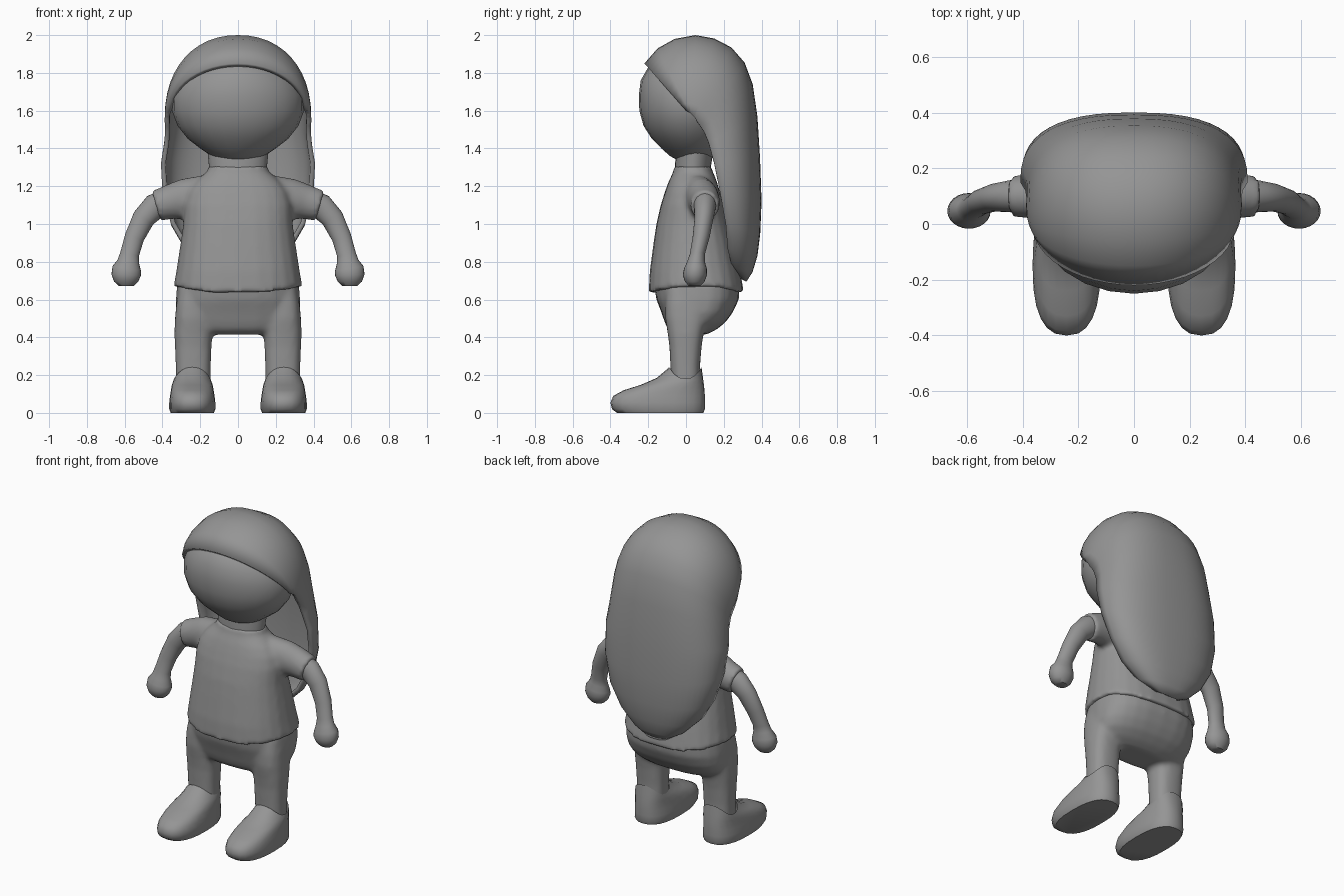
import bpy
import bmesh
from math import sin, cos, pi
from mathutils import Vector

if "Cube" in bpy.data.objects:
    bpy.data.objects.remove(bpy.data.objects["Cube"], do_unlink=True)

SEGMENTS = 24

grey = bpy.data.materials.new("plain grey")
grey.use_nodes = True
tone = (0.3, 0.3, 0.3, 1)
grey.diffuse_color = tone
grey.node_tree.nodes["Principled BSDF"].inputs["Base Color"].default_value = tone


def select_only(objects):
    bpy.ops.object.select_all(action='DESELECT')
    for obj in objects:
        obj.select_set(True)
    bpy.context.view_layer.objects.active = objects[0]


def finish(name, bm, recalc=True):
    """Turn a bmesh into a smooth-shaded grey object."""
    if recalc:
        bmesh.ops.recalc_face_normals(bm, faces=bm.faces)
    mesh = bpy.data.meshes.new(name)
    bm.to_mesh(mesh)
    bm.free()
    mesh.materials.append(grey)
    obj = bpy.data.objects.new(name, mesh)
    bpy.context.collection.objects.link(obj)
    select_only([obj])
    bpy.ops.object.shade_smooth_by_angle(angle=pi / 4)
    return obj


def power(value, exponent):
    return (1 if value >= 0 else -1) * abs(value) ** (2 / exponent)


def ring(center, u, v, exponent=2, arch=0):
    """Superellipse loop; arch raises its two sides."""
    points = []
    for k in range(SEGMENTS):
        t = 2 * pi * k / SEGMENTS
        p = center + u * power(cos(t), exponent) + v * power(sin(t), exponent)
        p.z += arch * cos(t) ** 2
        points.append(p)
    return points


def loft(name, rings, side=1, cap_end=True):
    """Skin a row of loops; side -1 mirrors the part across x."""
    bm = bmesh.new()
    loops = [[bm.verts.new((p.x * side, p.y, p.z)) for p in r] for r in rings]
    for a, b in zip(loops, loops[1:]):
        for k in range(SEGMENTS):
            n = (k + 1) % SEGMENTS
            bm.faces.new((a[k], a[n], b[n], b[k]))
    bm.faces.new(loops[0])
    if cap_end:
        bm.faces.new(loops[-1])
    return finish(name, bm)


def stack(levels, x=0, exponent=2, arches=None):
    """Level loops from (height, half width, front y, back y)."""
    arches = arches or {}
    return [ring(Vector((x, (front + back) / 2, z)), Vector((half, 0, 0)),
                 Vector((0, (back - front) / 2, 0)), exponent,
                 arches.get(i, 0))
            for i, (z, half, front, back) in enumerate(levels)]


def tube(path):
    """Loops along a path of (x, y, z, radius, depth)."""
    centers = [Vector(p[:3]) for p in path]
    rings = []
    for i, p in enumerate(path):
        d = centers[min(i + 1, len(path) - 1)] - centers[max(i - 1, 0)]
        across = Vector((-d.z, 0, d.x)).normalized()
        rings.append(ring(centers[i], Vector((0, p[4], 0)), across * p[3]))
    return rings


def blend(parts, rounds):
    """Merge overlapping closed parts into one skin with soft joins."""
    select_only(parts)
    bpy.ops.object.join()
    remesh = parts[0].modifiers.new("merge", 'REMESH')
    remesh.mode = 'VOXEL'
    remesh.voxel_size = 0.014
    remesh.use_smooth_shade = True
    soften = parts[0].modifiers.new("soften", 'SMOOTH')
    soften.factor = 0.5
    soften.iterations = rounds


# Head and neck
loft("head", stack([
    (1.335, .08, -.04, .12), (1.36, .14, -.085, .15), (1.4, .2, -.13, .19),
    (1.45, .265, -.18, .22), (1.52, .32, -.225, .25), (1.6, .35, -.247, .28),
    (1.68, .35, -.25, .29), (1.76, .32, -.24, .28), (1.83, .25, -.2, .25),
    (1.9, .13, -.1, .18)]))
loft("neck", stack([(1.22, .15, -.06, .13), (1.29, .152, -.06, .13),
                    (1.42, .165, -.05, .15)]))

# Long hair: arcs over the head as (half width, rim y, rim z, crest y, crest z)
hair_arcs = [
    (.365, 0, 1.6, -.22, 1.85), (.38, .02, 1.59, -.15, 1.93),
    (.385, .03, 1.58, -.06, 1.98), (.387, .04, 1.57, .05, 2.0),
    (.388, .05, 1.56, .15, 1.982), (.388, .06, 1.54, .24, 1.935),
    (.386, .075, 1.52, .31, 1.855), (.386, .095, 1.49, .353, 1.74),
    (.39, .12, 1.43, .378, 1.57), (.408, .15, 1.32, .392, 1.35),
    (.4, .18, 1.17, .4, 1.12), (.355, .21, 1.0, .393, .95),
    (.28, .22, .87, .378, .83), (.18, .245, .77, .352, .745),
    (.08, .29, .71, .32, .695)]
bm = bmesh.new()
rows = []
for i, (half, rim_y, rim_z, crest_y, crest_z) in enumerate(hair_arcs):
    squareness = 2 + .5 * min(i / 9, 1)
    row = []
    for k in range(SEGMENTS + 1):
        t = pi * k / SEGMENTS
        rise = power(max(sin(t), 0), squareness)
        row.append(bm.verts.new((half * power(cos(t), squareness),
                                 rim_y + (crest_y - rim_y) * rise,
                                 rim_z + (crest_z - rim_z) * rise)))
    rows.append(row)
for a, b in zip(rows, rows[1:]):
    for k in range(SEGMENTS):
        bm.faces.new((a[k], b[k], b[k + 1], a[k + 1]))
hair = finish("hair", bm, recalc=False)
shell = hair.modifiers.new("thickness", 'SOLIDIFY')
shell.thickness = 0.025
shell.offset = -1

# Shirt body with a curved hem and a collar
shirt = [loft("shirt", stack([
    (.632, .341, -.198, .308), (.75, .327, -.192, .287),
    (.9, .304, -.172, .252), (1.0, .29, -.157, .225), (1.1, .285, -.134, .2),
    (1.17, .265, -.112, .18), (1.22, .23, -.094, .165),
    (1.26, .185, -.075, .15), (1.28, .16, -.067, .14),
    (1.305, .157, -.065, .137)], exponent=2.4, arches={0: .04}))]

# Trousers: hips
trousers = [loft("trousers", stack([
    (.415, .2, -.06, .11), (.44, .27, -.095, .16), (.48, .31, -.113, .21),
    (.53, .328, -.13, .247), (.6, .33, -.157, .28),
    (.69, .322, -.172, .285)], exponent=2.5))]

for label, side in (("left", 1), ("right", -1)):
    # Trouser leg
    trousers.append(loft(label + "_leg", stack([
        (.12, .09, -.077, .072), (.25, .093, -.083, .075),
        (.35, .097, -.088, .083), (.42, .1, -.097, .093),
        (.5, .097, -.11, .11), (.58, .09, -.11, .11),
        (.66, .075, -.1, .1)], x=.237, exponent=2.6), side))

    # Short sleeve
    shirt.append(loft(label + "_sleeve", tube([
        (.12, .055, 1.175, .09, .09), (.2, .07, 1.155, .1, .09),
        (.28, .088, 1.13, .11, .088), (.36, .1, 1.117, .092, .08),
        (.434, .1, 1.096, .082, .075)]), side))

    # Shoe with a collar dipping at the ankle sides
    loft(label + "_shoe", stack([
        (0, .114, -.365, .092), (.02, .122, -.392, .1),
        (.055, .122, -.4, .1), (.09, .118, -.385, .1),
        (.12, .113, -.33, .098), (.148, .108, -.24, .095),
        (.185, .102, -.155, .09), (.242, .096, -.088, .082)],
        x=.242, exponent=2.5, arches={6: -.02, 7: -.06}),
        side, cap_end=False)

    # Arm ending in a rounded fist
    loft(label + "_arm", tube([
        (.38, .1, 1.12, .066, .06), (.44, .1, 1.093, .068, .058),
        (.5, .095, 1.03, .06, .05), (.548, .08, .93, .052, .045),
        (.574, .06, .84, .05, .04), (.58, .053, .8, .058, .047),
        (.589, .05, .765, .076, .06), (.592, .047, .73, .078, .064),
        (.592, .046, .695, .064, .052), (.592, .046, .673, .04, .032)]),
        side)

blend(trousers, 8)
blend(shirt, 5)
